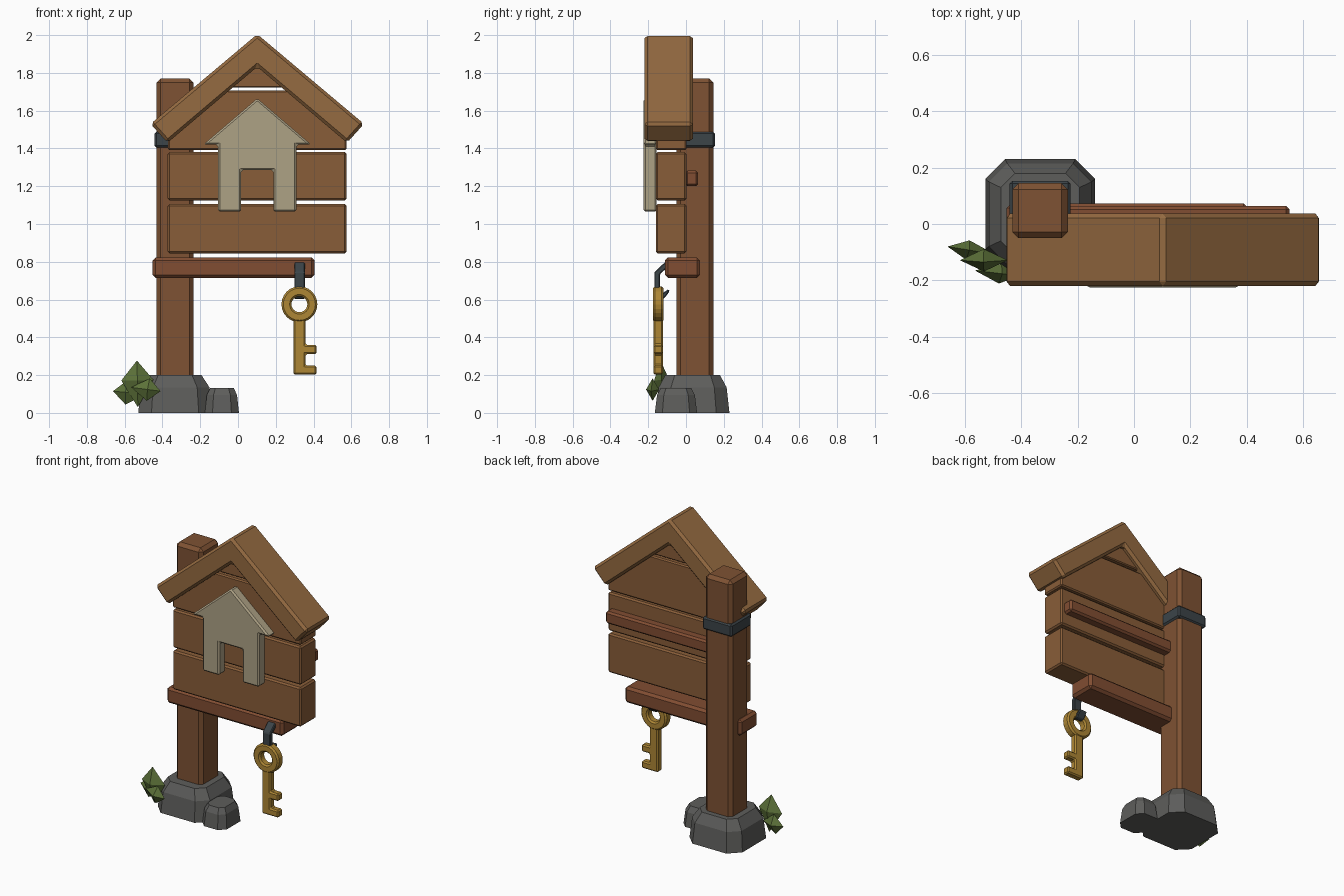
import bpy, bmesh, math
from mathutils import Vector

if "Cube" in bpy.data.objects:
    bpy.data.objects.remove(bpy.data.objects["Cube"])


def material(name, rgb):
    m = bpy.data.materials.new(name)
    m.diffuse_color = (*rgb, 1)
    m.use_nodes = True
    m.node_tree.nodes["Principled BSDF"].inputs["Base Color"].default_value = m.diffuse_color
    return m


POST = material("post_wood", (0.21, 0.085, 0.033))
BOARD = material("board_wood", (0.25, 0.11, 0.04))
ROOF = material("roof_wood", (0.30, 0.145, 0.052))
BEAM = material("beam_wood", (0.22, 0.075, 0.032))
STONE = material("stone", (0.11, 0.11, 0.105))
METAL = material("dark_metal", (0.045, 0.058, 0.066))
PALE = material("pale_wood", (0.42, 0.36, 0.235))
GOLD = material("brass", (0.42, 0.24, 0.035))
LEAF = material("leaf", (0.11, 0.17, 0.042))


def finish(name, bm, mat, bevel=0.0):
    bmesh.ops.recalc_face_normals(bm, faces=bm.faces)
    me = bpy.data.meshes.new(name)
    bm.to_mesh(me)
    bm.free()
    me.materials.append(mat)
    ob = bpy.data.objects.new(name, me)
    bpy.context.collection.objects.link(ob)
    if bevel:
        mod = ob.modifiers.new("bevel", "BEVEL")
        mod.width, mod.segments = bevel, 1
        mod.limit_method, mod.angle_limit = "ANGLE", math.radians(30)
    return ob


def prism(name, pts, a, b, mat, bevel=0.0, axis="y"):
    """Extrude an (x,z) profile along y, or a (y,z) profile along x."""
    bm = bmesh.new()
    place = (lambda p: (p[0], a, p[1])) if axis == "y" else (lambda p: (a, p[0], p[1]))
    face = bm.faces.new([bm.verts.new(place(p)) for p in pts])
    new = bmesh.ops.extrude_face_region(bm, geom=[face])["geom"]
    move = Vector((0, b - a, 0)) if axis == "y" else Vector((b - a, 0, 0))
    bmesh.ops.translate(bm, vec=move, verts=[v for v in new if isinstance(v, bmesh.types.BMVert)])
    return finish(name, bm, mat, bevel)


def box(name, x, y, z, mat, bevel):
    pts = [(x[0], z[0]), (x[1], z[0]), (x[1], z[1]), (x[0], z[1])]
    return prism(name, pts, y[0], y[1], mat, bevel)


def loft(name, rings, mat, closed=False):
    bm = bmesh.new()
    loops = [[bm.verts.new(p) for p in r] for r in rings]
    n = len(loops[0])
    pairs = list(zip(loops, loops[1:])) + ([(loops[-1], loops[0])] if closed else [])
    for r, s in pairs:
        for i in range(n):
            j = (i + 1) % n
            bm.faces.new((r[i], r[j], s[j], s[i]))
    if not closed:
        bm.faces.new(loops[0])
        bm.faces.new(loops[-1])
    return finish(name, bm, mat)


def rock(name, cx, cy, levels, cut):
    """Stack of corner-cut rectangles: (z, half x, half y)."""
    rings = []
    for z, hx, hy in levels:
        c = cut * hx / levels[0][1]
        quad = [(hx, hy - c), (hx - c, hy), (c - hx, hy), (-hx, hy - c),
                (-hx, c - hy), (c - hx, -hy), (hx - c, -hy), (hx, c - hy)]
        rings.append([(cx + x, cy + y, z) for x, y in quad])
    return loft(name, rings, STONE)


def leaf(name, base, tip, width, thick):
    """Four-sided spindle, widest past the middle."""
    base, tip = Vector(base), Vector(tip)
    d = (tip - base).normalized()
    side = d.cross(Vector((0, 1, 0))).normalized()
    up = side.cross(d)
    mid = base.lerp(tip, 0.58)
    bm = bmesh.new()
    b, t = bm.verts.new(base), bm.verts.new(tip)
    ring = [bm.verts.new(mid + o) for o in (side * width, up * thick, -side * width, -up * thick)]
    for i in range(4):
        bm.faces.new((b, ring[i], ring[i - 1]))
        bm.faces.new((t, ring[i - 1], ring[i]))
    return finish(name, bm, LEAF)


# Post, stones and metal band
box("post", (-0.432, -0.235), (-0.05, 0.145), (0.1, 1.77), POST, 0.022)
rock("base_stone", -0.333, 0.035, [(0, 0.195, 0.195), (0.135, 0.182, 0.18), (0.2, 0.14, 0.145)], 0.07)
rock("small_stone", -0.085, -0.053, [(0, 0.09, 0.112), (0.095, 0.08, 0.1), (0.132, 0.062, 0.08)], 0.04)
box("post_band", (-0.442, -0.225), (-0.06, 0.153), (1.405, 1.488), METAL, 0.01)

# Sign boards, the upper two cut to the roof slope
CX, SLOPE = 0.102, 0.84
APEX = 1.845


def half(z):
    return (APEX - z) / SLOPE


FRONT, BACK = -0.16, 0.003
box("lower_board", (-0.372, 0.575), (FRONT, BACK), (0.845, 1.106), BOARD, 0.01)
box("middle_board", (-0.372, 0.575), (FRONT, BACK), (1.124, 1.38), BOARD, 0.01)
w, t = 0.4735, half(1.708)
prism("gable_board", [(CX - w, 1.392), (CX + w, 1.392), (CX + w, APEX - SLOPE * w),
                      (CX + t, 1.708), (CX - t, 1.708), (CX - w, APEX - SLOPE * w)],
      FRONT, BACK, BOARD, 0.008)
t = half(1.722)
prism("gable_tip", [(CX - t, 1.722), (CX + t, 1.722), (CX, APEX)], FRONT, BACK, BOARD, 0.006)

# Chevron roof
prism("roof", [(CX, 2.005), (CX + 0.565, 1.53), (CX + 0.475, 1.43), (CX, 1.832),
               (CX - 0.475, 1.43), (CX - 0.565, 1.53)], -0.22, 0.037, ROOF, 0.016)

# House-shaped plaque with a doorway
right = [(0.085, 1.065), (0.208, 1.065), (0.208, 1.42), (0.286, 1.42)]
plaque = [(CX, 1.665)] + [(CX + x, z) for x, z in reversed(right)]
plaque += [(CX + 0.085, 1.285), (CX - 0.085, 1.285)] + [(CX - x, z) for x, z in right]
prism("house_plaque", plaque, -0.225, -0.155, PALE, 0.01)

# Cross beams
box("lower_beam", (-0.452, 0.405), (-0.112, 0.073), (0.715, 0.823), BEAM, 0.016)
box("back_batten", (-0.36, 0.552), (-0.005, 0.064), (1.2, 1.282), BEAM, 0.012)

# Hook strap
prism("hook", [(-0.10, 0.805), (-0.125, 0.785), (-0.168, 0.745), (-0.168, 0.64), (-0.14, 0.603),
               (-0.115, 0.606), (-0.086, 0.645), (-0.092, 0.655), (-0.122, 0.635),
               (-0.138, 0.655), (-0.138, 0.735), (-0.10, 0.768)],
      0.298, 0.354, METAL, 0.005, axis="x")

# Key: ring bow plus toothed shaft
KX, KY, KZ = 0.325, -0.147, 0.575
section = [(0.042, -0.018), (0.052, -0.028), (0.085, -0.028), (0.095, -0.018),
           (0.095, 0.018), (0.085, 0.028), (0.052, 0.028), (0.042, 0.018)]
N = 24
rings = [[(KX + r * math.cos(a), KY + y, KZ + r * math.sin(a)) for r, y in section]
         for a in (2 * math.pi * i / N for i in range(N))]
loft("key_bow", rings, GOLD, closed=True)
prism("key_shaft", [(0.294, 0.202), (0.416, 0.202), (0.416, 0.25), (0.358, 0.25), (0.358, 0.312),
                    (0.416, 0.312), (0.416, 0.36), (0.358, 0.36), (0.358, 0.5), (0.294, 0.5)],
      -0.171, -0.123, GOLD, 0.008)

# Leaf tuft
leaf("leaf_middle", (-0.53, -0.12, 0.03), (-0.535, -0.135, 0.277), 0.085, 0.04)
leaf("leaf_left", (-0.49, -0.11, 0.10), (-0.662, -0.08, 0.115), 0.065, 0.035)
leaf("leaf_right", (-0.565, -0.165, 0.135), (-0.41, -0.185, 0.115), 0.06, 0.035)
